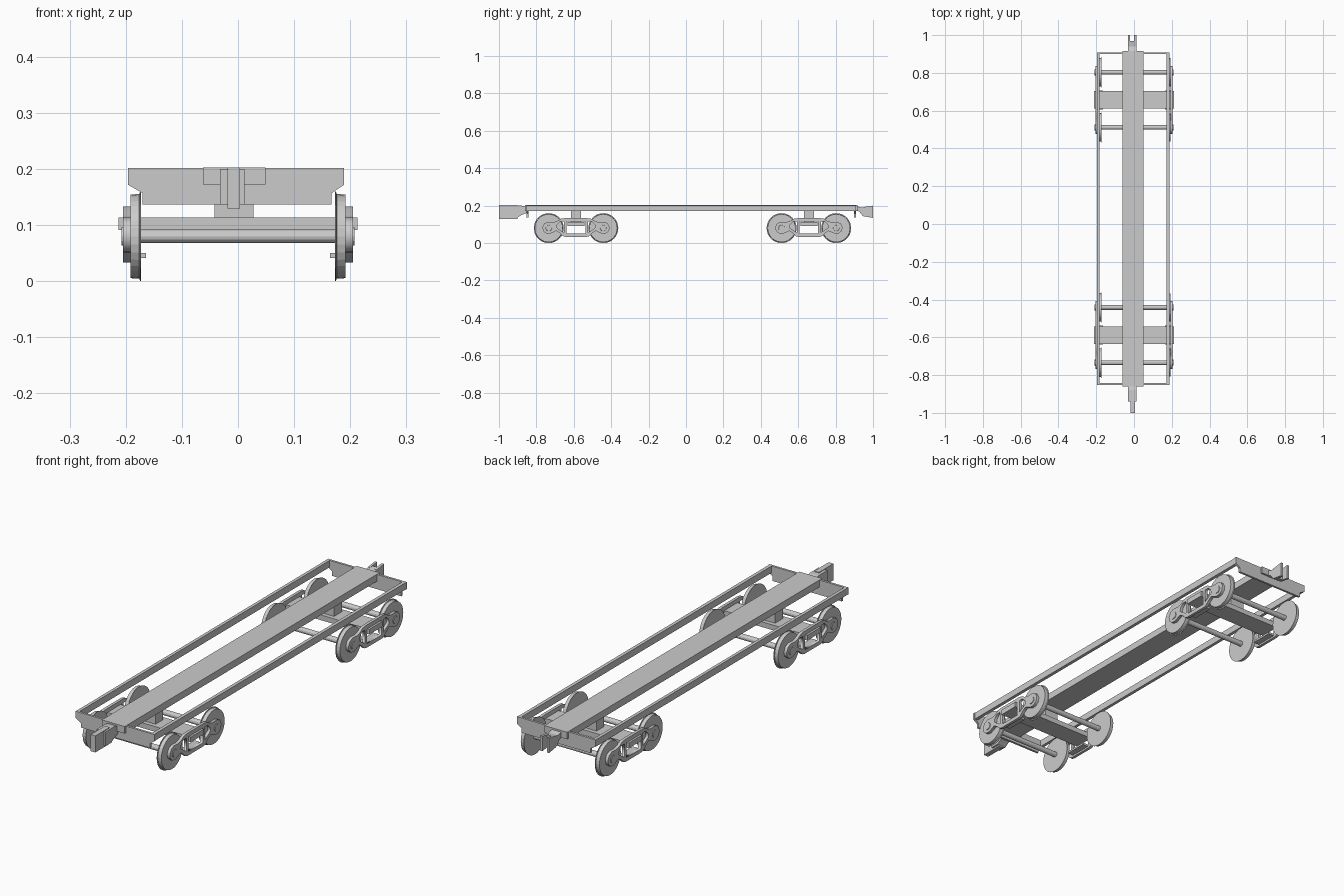
import bpy, bmesh, math

if "Cube" in bpy.data.objects:
    bpy.data.objects.remove(bpy.data.objects["Cube"])

TRUCKS = (0.657, -0.588)
HALF_BASE = 0.146
AXLE_Z = 0.08


def finish(name, bm):
    bmesh.ops.recalc_face_normals(bm, faces=bm.faces)
    me = bpy.data.meshes.new(name)
    bm.to_mesh(me)
    bm.free()
    ob = bpy.data.objects.new(name, me)
    bpy.context.collection.objects.link(ob)
    return ob


def box(name, x0, x1, y0, y1, z0, z1):
    bm = bmesh.new()
    bmesh.ops.create_cube(bm, size=1)
    for v in bm.verts:
        v.co = ((x0 + x1) / 2 + v.co.x * (x1 - x0),
                (y0 + y1) / 2 + v.co.y * (y1 - y0),
                (z0 + z1) / 2 + v.co.z * (z1 - z0))
    return finish(name, bm)


def prism(name, pts, axis, a, b):
    """Extrude a profile along x (points are y,z) or y (points are x,z)."""
    bm = bmesh.new()
    def place(t, p):
        return (t, p[0], p[1]) if axis == 'x' else (p[0], t, p[1])
    lo = [bm.verts.new(place(a, p)) for p in pts]
    hi = [bm.verts.new(place(b, p)) for p in pts]
    bm.faces.new(lo)
    bm.faces.new(hi)
    n = len(pts)
    for i in range(n):
        bm.faces.new((lo[i], lo[(i + 1) % n], hi[(i + 1) % n], hi[i]))
    return finish(name, bm)


def lathe(name, prof, y, z, n):
    """Revolve (x, radius) profile around an axle running along x."""
    bm = bmesh.new()
    rings = [[bm.verts.new((x, y + r * math.cos(2 * math.pi * i / n),
                            z + r * math.sin(2 * math.pi * i / n)))
              for i in range(n)] for x, r in prof]
    for a, b in zip(rings, rings[1:]):
        for i in range(n):
            j = (i + 1) % n
            bm.faces.new((a[i], a[j], b[j], b[i]))
    bm.faces.new(rings[0])
    bm.faces.new(rings[-1])
    return finish(name, bm)


def plate(name, loops, x, y, half):
    """Flat plate in the y-z plane with holes, from closed loops."""
    cu = bpy.data.curves.new(name, 'CURVE')
    cu.dimensions = '2D'
    cu.fill_mode = 'BOTH'
    cu.extrude = half
    for pts in loops:
        sp = cu.splines.new('POLY')
        sp.points.add(len(pts) - 1)
        for p, c in zip(sp.points, pts):
            p.co = (c[0], c[1], 0, 1)
        sp.use_cyclic_u = True
    ob = bpy.data.objects.new(name, cu)
    ob.location = (x, y, 0)
    ob.rotation_euler = (math.pi / 2, 0, math.pi / 2)
    bpy.context.collection.objects.link(ob)
    bpy.ops.object.select_all(action='DESELECT')
    ob.select_set(True)
    bpy.context.view_layer.objects.active = ob
    bpy.ops.object.convert(target='MESH')


# underframe: centre sill, side rails and end sills
box("center_sill", -0.062, 0.049, -0.86, 0.917, 0.172, 0.203)
box("left_side_rail", -0.196, -0.182, -0.852, 0.909, 0.172, 0.202)
box("right_side_rail", 0.172, 0.187, -0.852, 0.909, 0.172, 0.202)
end_profile = [(-0.196, 0.202), (0.189, 0.202), (0.189, 0.172), (0.167, 0.157),
               (0.167, 0.137), (-0.17, 0.137), (-0.17, 0.157), (-0.196, 0.172)]
prism("front_end_sill", end_profile, 'y', -0.852, -0.842)
prism("rear_end_sill", end_profile, 'y', 0.899, 0.909)

# front coupler: shank, head and narrow tongue
prism("front_coupler_head", [(-0.842, 0.192), (-0.842, 0.165), (-0.88, 0.15),
      (-0.90, 0.137), (-0.94, 0.137), (-0.94, 0.2), (-0.88, 0.2)], 'x', -0.032, 0.012)
prism("front_coupler_tongue", [(-0.90, 0.203), (-0.90, 0.13), (-1.0, 0.13),
      (-1.0, 0.203)], 'x', -0.019, 0.004)

# rear coupler: head with two forked cheeks
prism("rear_coupler_head", [(0.90, 0.2), (0.94, 0.19), (0.968, 0.195), (0.968, 0.14),
      (0.945, 0.145), (0.925, 0.17), (0.90, 0.172)], 'x', -0.032, 0.012)
for n, (a, b) in enumerate(((-0.032, -0.022), (0.0, 0.012))):
    prism(f"rear_coupler_cheek_{n}", [(0.95, 0.193), (1.0, 0.2), (1.0, 0.135),
          (0.95, 0.143)], 'x', a, b)

# side frame outline (right half, top to bottom) and openings
half = [(0.06, 0.133), (0.08, 0.130), (0.10, 0.118), (0.12, 0.112), (0.15, 0.114),
        (0.17, 0.105), (0.18, 0.085), (0.176, 0.065), (0.16, 0.052), (0.14, 0.05),
        (0.122, 0.057), (0.105, 0.065), (0.085, 0.052), (0.07, 0.037), (0.055, 0.033)]
flip = lambda pts: [(-y, z) for y, z in reversed(pts)]
outline = half + flip(half)
window = [(-0.05, 0.05), (0.05, 0.05), (0.05, 0.115), (-0.05, 0.115)]
slot = [(0.064, 0.056), (0.09, 0.073), (0.104, 0.083), (0.1, 0.1), (0.085, 0.115),
        (0.064, 0.115)]

for tname, ty in zip(("rear", "front"), TRUCKS):
    # bolster, pivot post
    box(f"{tname}_bolster", -0.213, 0.213, ty - 0.046, ty + 0.046, 0.091, 0.114)
    box(f"{tname}_pivot_post", -0.042, 0.028, ty - 0.027, ty + 0.027, 0.112, 0.174)
    for sname, s in (("left", -1), ("right", 1)):
        plate(f"{tname}_{sname}_side_frame", [outline, window, slot, flip(slot)],
              s * 0.1985, ty, 0.0065)
        # spring seat at the bottom of the window
        xs = sorted((s * 0.164, s * 0.2))
        box(f"{tname}_{sname}_spring_seat", *xs, ty - 0.05, ty + 0.05, 0.041, 0.05)
    for k in (-1, 1):
        y = ty + k * HALF_BASE
        # axle with flanged wheels and journal caps
        lathe(f"{tname}_axle_{k}", [(-0.195, 0.012), (0.195, 0.012)], y, AXLE_Z, 12)
        for sname, s in (("left", -1), ("right", 1)):
            lathe(f"{tname}_{sname}_wheel_{k}",
                  [(s * 0.173, 0.08), (s * 0.1745, 0.08), (s * 0.176, 0.0755),
                   (s * 0.192, 0.0745)], y, AXLE_Z, 32)
            lathe(f"{tname}_{sname}_journal_cap_{k}",
                  [(s * 0.2, 0.018), (s * 0.208, 0.016)], y, AXLE_Z, 12)
